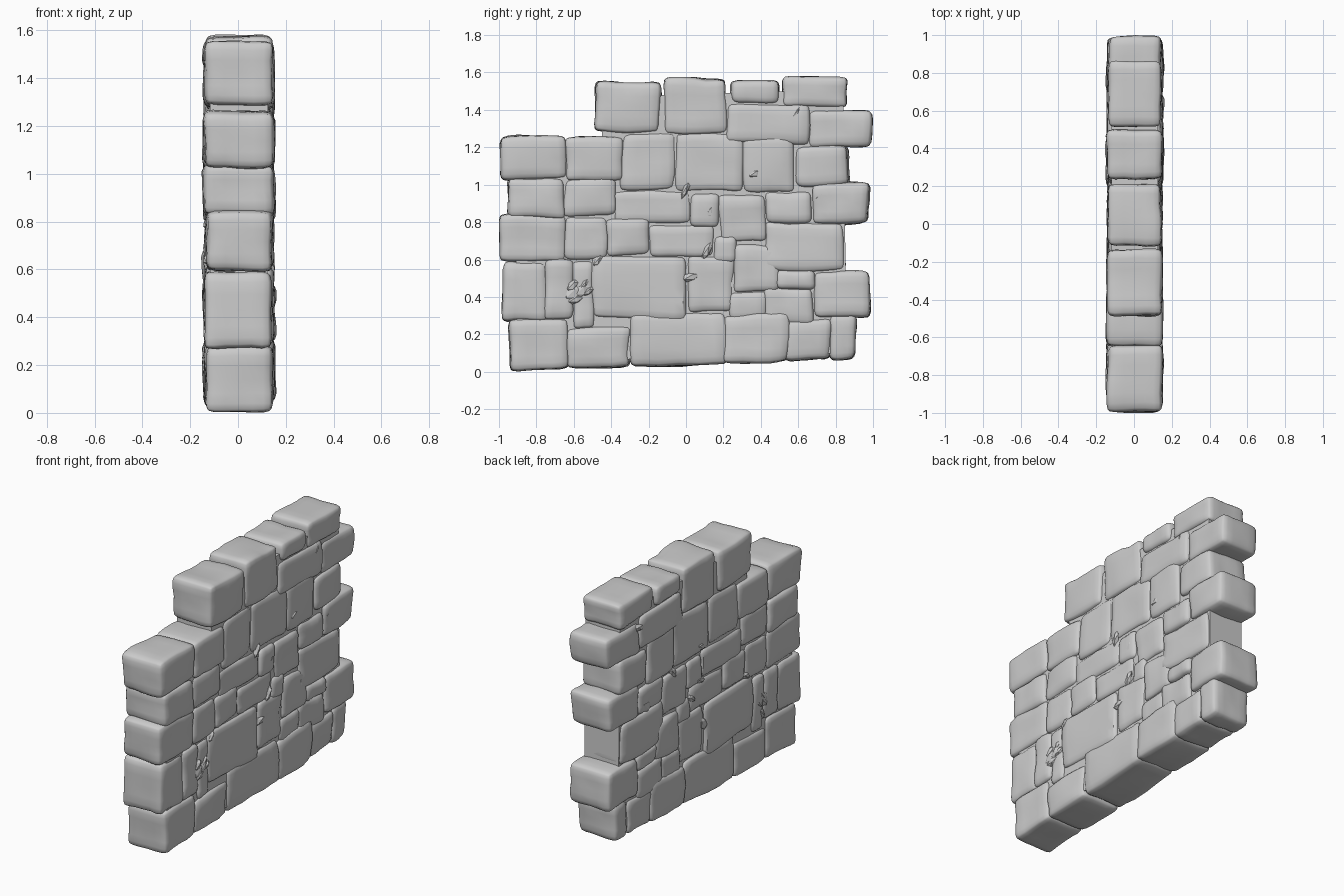
import bpy
import bmesh
import random
from mathutils import Vector, noise

random.seed(4)
HALF_DEPTH = 0.143
CENTRE_X = 0.004

cube = bpy.data.objects.get("Cube")
if cube:
    bpy.data.objects.remove(cube)

stone_grey = bpy.data.materials.new("stone grey")
stone_grey.use_nodes = True
GREY = (0.6, 0.6, 0.6, 1)
stone_grey.diffuse_color = GREY
stone_grey.node_tree.nodes["Principled BSDF"].inputs["Base Color"].default_value = GREY


def finish(bm, name, angle):
    """Turn a bmesh into a grey object, smooth except at sharp edges."""
    bmesh.ops.recalc_face_normals(bm, faces=bm.faces)
    mesh = bpy.data.meshes.new(name)
    bm.to_mesh(mesh)
    bm.free()
    mesh.materials.append(stone_grey)
    obj = bpy.data.objects.new(name, mesh)
    bpy.context.collection.objects.link(obj)
    bpy.ops.object.select_all(action='DESELECT')
    obj.select_set(True)
    bpy.context.view_layer.objects.active = obj
    bpy.ops.object.shade_smooth_by_angle(angle=angle)
    return obj


def toward_edge(t):
    """Crowd grid lines toward the rounded edges."""
    return (1 - (1 - abs(t)) ** 1.8) * (1 if t > 0 else -1)


def rounded(p, half, radius):
    """Move a point of a box onto the box with rounded edges."""
    inner = Vector([max(-(h - radius), min(h - radius, c)) for c, h in zip(p, half)])
    offset = p - inner
    return inner + offset.normalized() * radius if offset.length > 0 else p


def stone(name, y0, y1, z0, z1, tilt):
    """One worn block spanning the wall's depth."""
    depth = HALF_DEPTH + random.uniform(-0.006, 0.006)
    half = Vector((depth, (y1 - y0) / 2, (z1 - z0) / 2))
    centre = Vector((CENTRE_X, (y0 + y1) / 2, (z0 + z1) / 2))
    radius = min(0.036, half.y * 0.7, half.z * 0.7)
    lean = random.uniform(-0.04, 0.04)
    seed = Vector([random.uniform(-50, 50) for _ in range(3)])
    bm = bmesh.new()
    bmesh.ops.create_cube(bm, size=2)
    bmesh.ops.subdivide_edges(bm, edges=bm.edges, cuts=7, use_grid_fill=True)
    for v in bm.verts:
        unit = Vector([toward_edge(c) for c in v.co])
        p = rounded(Vector([u * h for u, h in zip(unit, half)]), half, radius)
        # Broad dents and small chips
        dent = noise.noise(p * 5 + seed) * 0.012 + noise.noise(p * 14 + seed) * 0.006
        p += p.normalized() * dent
        p.x += noise.noise(Vector((0, p.y, p.z)) * 7 + seed) * 0.006
        # Blocks lean a little and follow the unevenness of the wall
        p.y += lean * p.z
        p.z += tilt * p.y
        p += centre
        p.y += noise.noise(Vector((0, p.y, p.z)) * 4) * 0.012
        p.z += noise.noise(Vector((5, p.y, p.z)) * 4) * 0.012
        v.co = p
    return finish(bm, name, 0.6)


def course(name, blocks, tilt=None):
    """A row of blocks given in hundredths: left, right, bottom, top."""
    for i, block in enumerate(blocks):
        slope = random.uniform(-0.03, 0.03) if tilt is None else tilt
        y0, y1, z0, z1 = [n / 100 for n in block]
        stone(f"{name}_stone_{i + 1}", y0, y1, z0, z1, slope)


course("base_course", [
    (-94, -63, 1, 28), (-64, -29, 2, 24), (-30, 22, 3, 32),
    (20, 55, 5, 31), (53, 78, 6, 28), (77, 91, 6, 30)], tilt=0.03)
course("second_course", [
    (-98, -74, 27, 59), (-76, -60, 28, 60), (-61, -49, 23, 60), (-51, 0, 28, 62),
    (1, 26, 32, 62), (25, 50, 42, 68), (23, 44, 27, 43), (42, 68, 25, 45),
    (48, 69, 44, 55), (68, 98, 29, 54)])
course("third_course", [
    (-100, -64, 59, 84), (-65, -42, 60, 83), (-43, -19, 62, 82), (-20, 15, 61, 79),
    (14, 27, 58, 73), (42, 85, 54, 80), (17, 43, 69, 95)])
course("fourth_course", [
    (-95, -65, 82, 104), (-66, -37, 83, 104), (-39, 3, 79, 97), (2, 18, 77, 95),
    (42, 67, 79, 97), (67, 98, 79, 101)])
course("fifth_course", [
    (-99, -64, 103, 126), (-65, -33, 102, 126), (-35, -5, 97, 128),
    (-6, 31, 96, 128), (30, 58, 96, 126), (58, 87, 99, 121)])
course("top_course", [
    (-49, -14, 128, 155), (-12, 22, 127, 157), (21, 66, 122, 143),
    (65, 99, 120, 140), (24, 50, 143, 156), (51, 87, 141, 158)])

# Rubble core filling the joints between blocks
outline = [(-0.9, 0.05), (0.86, 0.1), (0.84, 1.48), (0.55, 1.5), (-0.1, 1.48),
           (-0.45, 1.46), (-0.45, 1.22), (-0.92, 1.2)]
bm = bmesh.new()
side = bm.faces.new([bm.verts.new((CENTRE_X - 0.122, y, z)) for y, z in outline])
pushed = bmesh.ops.extrude_face_region(bm, geom=[side])["geom"]
bmesh.ops.translate(bm, vec=(0.244, 0, 0),
                    verts=[g for g in pushed if isinstance(g, bmesh.types.BMVert)])
finish(bm, "rubble_core", 0.5)

# Loose splinters wedged into the joints on both faces
bm = bmesh.new()
joints = [(-0.58, 0.4)] * 6 + [(-0.46, 0.66), (0.1, 0.84), (-0.02, 1.02), (0.3, 1.0),
                               (0.17, 0.68), (0.66, 0.9), (0.62, 1.32), (0.0, 0.5)]
for sign in (-1, 1):
    for y, z in joints:
        spot = Vector((CENTRE_X + sign * 0.13, y + random.uniform(-0.07, 0.07),
                       z + random.uniform(-0.07, 0.07)))
        chip = bmesh.ops.create_icosphere(bm, subdivisions=1, radius=1)["verts"]
        wide, tall = random.uniform(0.015, 0.05), random.uniform(0.02, 0.05)
        for v in chip:
            v.co = spot + Vector((v.co.x * 0.022, v.co.y * wide + v.co.z * 0.02, v.co.z * tall))
finish(bm, "joint_splinters", 0.3)
